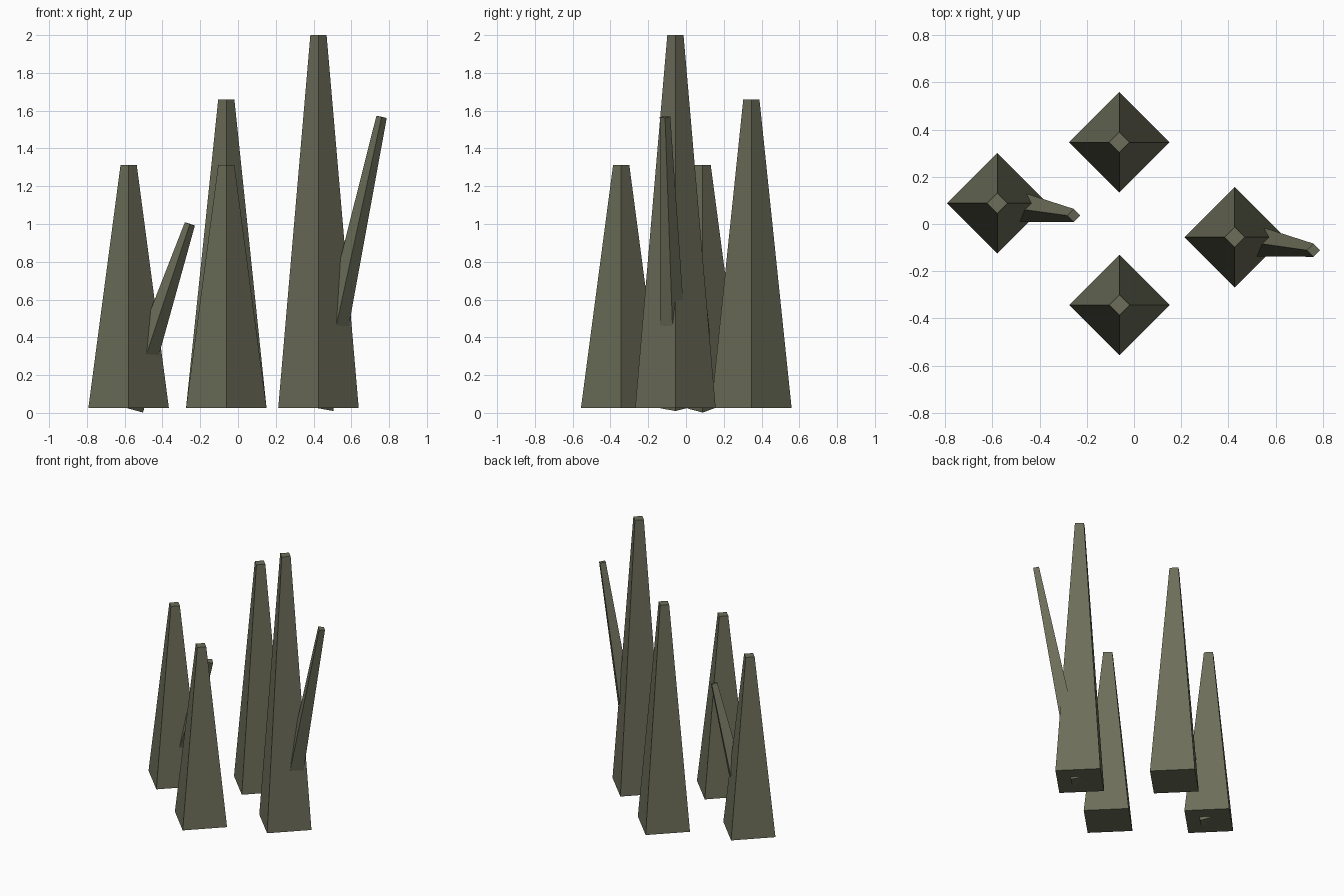
import bpy
from mathutils import Vector

if "Cube" in bpy.data.objects:
    bpy.data.objects.remove(bpy.data.objects["Cube"])

mat = bpy.data.materials.new("dark_olive")
mat.diffuse_color = (0.15, 0.155, 0.10, 1)
mat.use_nodes = True
mat.node_tree.nodes["Principled BSDF"].inputs["Base Color"].default_value = mat.diffuse_color

BASE_Z = 0.027


def spike(name, base, tip, r1, r2):
    """Tapered four-sided spike from base to tip, corners along x and y."""
    a, b = Vector(base), Vector(tip)
    d = b - a
    bpy.ops.mesh.primitive_cone_add(vertices=4, radius1=r1, radius2=r2,
                                    depth=d.length, location=(a + b) / 2)
    ob = bpy.context.object
    ob.name = name
    ob.rotation_mode = 'QUATERNION'
    ob.rotation_quaternion = Vector((0, 0, 1)).rotation_difference(d)
    ob.data.materials.append(mat)
    return ob


# Upright trunks: x, y, top height
trunks = {
    "left_trunk": (-0.579, 0.088, 1.312),
    "back_trunk": (-0.062, 0.346, 1.658),
    "front_trunk": (-0.062, -0.343, 1.312),
    "right_trunk": (0.426, -0.056, 2.0),
}
for name, (x, y, top) in trunks.items():
    spike(name, (x, y, BASE_Z), (x, y, top), 0.213, 0.043)

# Leaning branches growing from the foot of two trunks
branches = {
    "left_branch": ("left_trunk", (-0.255, 0.036, 1.0)),
    "right_branch": ("right_trunk", (0.76, -0.111, 1.567)),
}
for name, (trunk, tip) in branches.items():
    x, y, _ = trunks[trunk]
    spike(name, (x, y, BASE_Z), tip, 0.08, 0.028)
